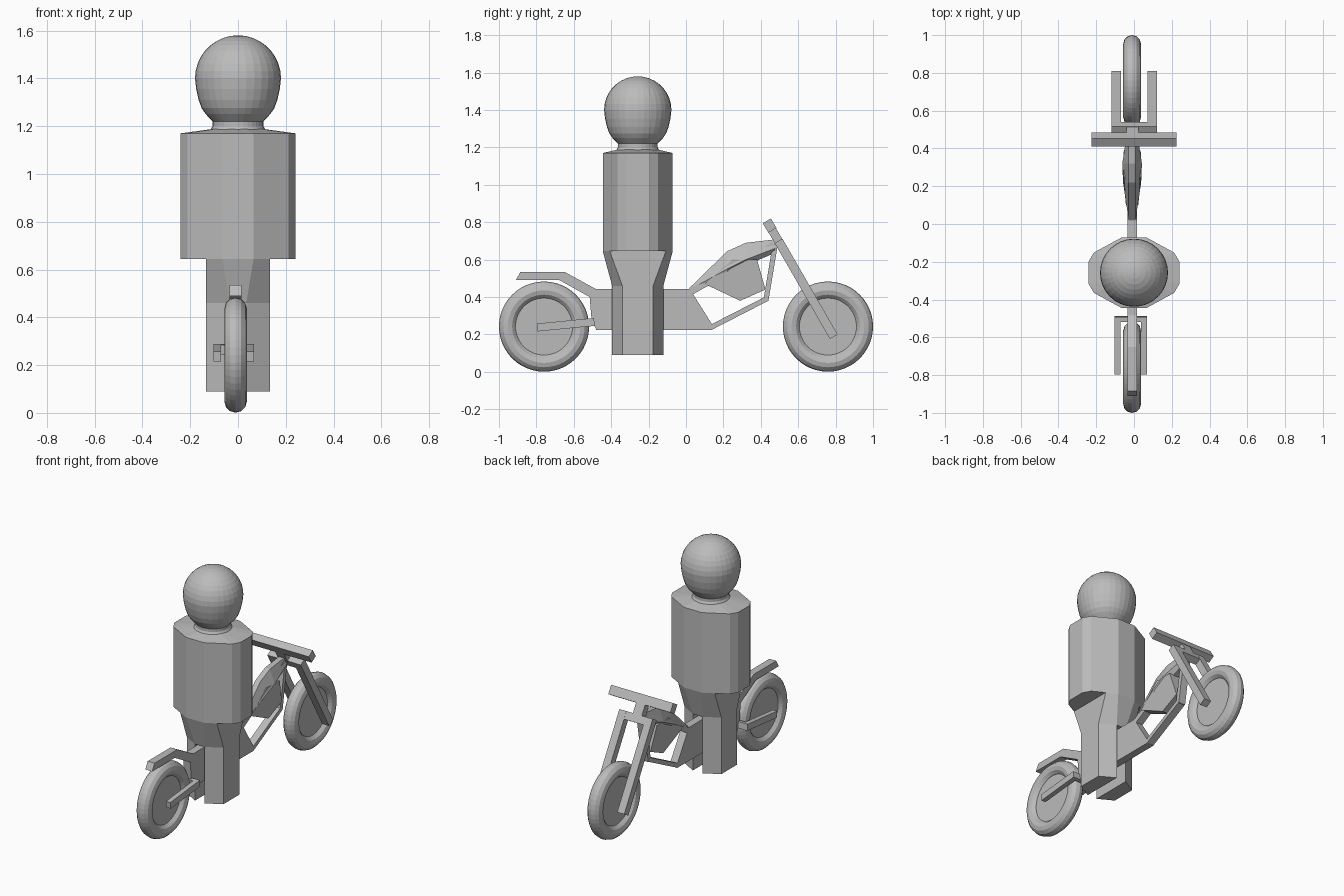
import bpy, bmesh, math
from mathutils import Matrix, Vector

cube = bpy.data.objects.get("Cube")
if cube:
    bpy.data.objects.remove(cube, do_unlink=True)

grey = bpy.data.materials.new("plain_grey")
GREY = (0.5, 0.5, 0.5, 1)
grey.diffuse_color = GREY
grey.use_nodes = True
grey.node_tree.nodes["Principled BSDF"].inputs["Base Color"].default_value = GREY

BIKE_X = -0.01
RIDER_Y = -0.258


def finish(name, bm):
    bmesh.ops.recalc_face_normals(bm, faces=bm.faces)
    mesh = bpy.data.meshes.new(name)
    bm.to_mesh(mesh)
    bm.free()
    mesh.materials.append(grey)
    obj = bpy.data.objects.new(name, mesh)
    bpy.context.collection.objects.link(obj)
    return obj


def loft(name, rings, closed=False):
    """Skin a list of equal rings; cap the ends or join them up."""
    bm = bmesh.new()
    loops = [[bm.verts.new(p) for p in ring] for ring in rings]
    pairs = list(zip(loops, loops[1:]))
    if closed:
        pairs.append((loops[-1], loops[0]))
    else:
        bm.faces.new(loops[0])
        bm.faces.new(loops[-1])
    for a, b in pairs:
        for i in range(len(a)):
            j = (i + 1) % len(a)
            bm.faces.new((a[i], a[j], b[j], b[i]))
    return finish(name, bm)


def prism(name, outline, x0, x1):
    """Side outline (y, z) extruded across x."""
    return loft(name, [[(x, y, z) for y, z in outline] for x in (x0, x1)])


def beam(name, a, b, width, x0, x1):
    """Square bar seen from the side, running from a to b."""
    a, b = Vector(a), Vector(b)
    d = (b - a).normalized()
    n = Vector((-d.y, d.x)) * width / 2
    return prism(name, [a + n, b + n, b - n, a - n], x0, x1)


def mirror_xy(quarter):
    """Complete a quarter outline, listed from the middle outwards."""
    half = quarter + [(x, -y) for x, y in reversed(quarter)]
    return half + [(-x, -y) for x, y in half]


def level(outline, z):
    return [(x, RIDER_Y + y, z) for x, y in outline]


def circle(r, n=32):
    return [(r * math.cos(2 * math.pi * i / n), r * math.sin(2 * math.pi * i / n))
            for i in range(n)]


# Wheels: tyre ring and thin hub disc
def wheel(name, y):
    centre = Vector((BIKE_X, y, 0.242))
    rings = []
    for i in range(48):
        t = 2 * math.pi * i / 48
        rings.append([centre + Vector((0.047 * s, (0.194 + 0.047 * c) * math.cos(t),
                                       (0.194 + 0.047 * c) * math.sin(t)))
                      for c, s in circle(1, 12)])
    loft(name + "_tyre", rings, closed=True)
    bm = bmesh.new()
    bmesh.ops.create_cone(bm, cap_ends=True, segments=48, radius1=0.16, radius2=0.16, depth=0.04,
                          matrix=Matrix.Translation(centre) @ Matrix.Rotation(math.pi / 2, 4, 'Y'))
    finish(name + "_hub", bm)


wheel("rear_wheel", -0.759)
wheel("front_wheel", 0.759)

# Frame plate with tail seat
L, R = BIKE_X - 0.025, BIKE_X + 0.025
prism("frame_and_seat", [(-0.91, 0.49), (-0.885, 0.535), (-0.65, 0.535), (-0.484, 0.444),
                         (0.02, 0.444), (0.145, 0.245), (0.14, 0.225), (-0.48, 0.225),
                         (-0.505, 0.28), (-0.515, 0.4), (-0.676, 0.49)], L, R)
beam("down_tube", (0.13, 0.236), (0.43, 0.39), 0.027, L, R)
beam("front_tube", (0.427, 0.38), (0.477, 0.68), 0.027, L, R)
beam("top_tube", (0.02, 0.425), (0.47, 0.68), 0.035, L, R)

# Swing arm
for side, x in (("right", -0.103), ("left", 0.036)):
    beam(side + "_swing_arm", (-0.795, 0.237), (-0.49, 0.267), 0.042, x, x + 0.032)
beam("swing_arm_bridge", (-0.515, 0.264), (-0.49, 0.267), 0.042, -0.103, 0.068)

# Tank: stations of y, top, middle, bottom, half width
stations = [(0.02, 0.45, 0.44, 0.42, 0.018), (0.22, 0.645, 0.55, 0.5, 0.048),
            (0.32, 0.69, 0.6, 0.57, 0.052), (0.475, 0.708, 0.66, 0.635, 0.028)]
loft("tank", [[(BIKE_X + s * w, y, z) for s, w, z in
               ((-1, 0.018, top), (1, 0.018, top), (1, wide, mid),
                (1, 0.018, low), (-1, 0.018, low), (-1, wide, mid))]
              for y, top, mid, low, wide in stations])

# Engine block, narrowing towards the bottom
block = [(0.1, 0.47), (0.25, 0.6), (0.38, 0.6), (0.425, 0.44), (0.29, 0.38)]
loft("engine", [[(BIKE_X + s * (0.028 + 0.1 * max(0, z - 0.42)), y, z) for y, z in block]
                for s in (-1, 1)])

# Fork and handlebar
beam("handlebar", (0.432, 0.807), (0.462, 0.757), 0.05, -0.225, 0.225)
beam("steering_stem", (0.445, 0.785), (0.515, 0.664), 0.046, -0.04, 0.025)
beam("fork_bridge", (0.495, 0.7), (0.52, 0.657), 0.046, -0.12, 0.122)
for side, x in (("right", -0.12), ("left", 0.071)):
    beam(side + "_fork_leg", (0.495, 0.7), (0.79, 0.188), 0.048, x, x + 0.051)

# Rider torso with rounded arms at the sides
torso = mirror_xy([(0.065, 0.187), (0.133, 0.15), (0.212, 0.107), (0.24, 0.06)])
loft("torso", [level(torso, 0.645), level(torso, 1.17)])
loft("shoulders", [level(torso, 1.17), level([(x * 0.45, y * 0.58) for x, y in torso], 1.188)])

# Hips taper into two legs
waist = mirror_xy([(0.065, 0.187), (0.133, 0.15)])
thigh = mirror_xy([(0.035, 0.137), (0.133, 0.082)])
loft("hips", [level(thigh, 0.46), level(waist, 0.645)])
for side, s in (("right", -1), ("left", 1)):
    foot = [(s * x, y) for x, y in ((0.035, 0.137), (0.133, 0.082),
                                    (0.133, -0.082), (0.035, -0.137))]
    loft(side + "_leg", [level(foot, 0.09), level(foot, 0.46)])

# Neck and helmet: turned profile with a round dome
profile = [(0.118, 1.18), (0.106, 1.2), (0.106, 1.22), (0.135, 1.25), (0.152, 1.275),
           (0.165, 1.31), (0.175, 1.355)]
profile += [(0.18 * math.cos(a), 1.4 + 0.18 * math.sin(a))
            for a in (math.pi / 2 * i / 9 for i in range(9))]
profile.append((0.004, 1.58))
loft("head_and_neck", [level(circle(r), z) for r, z in profile])
